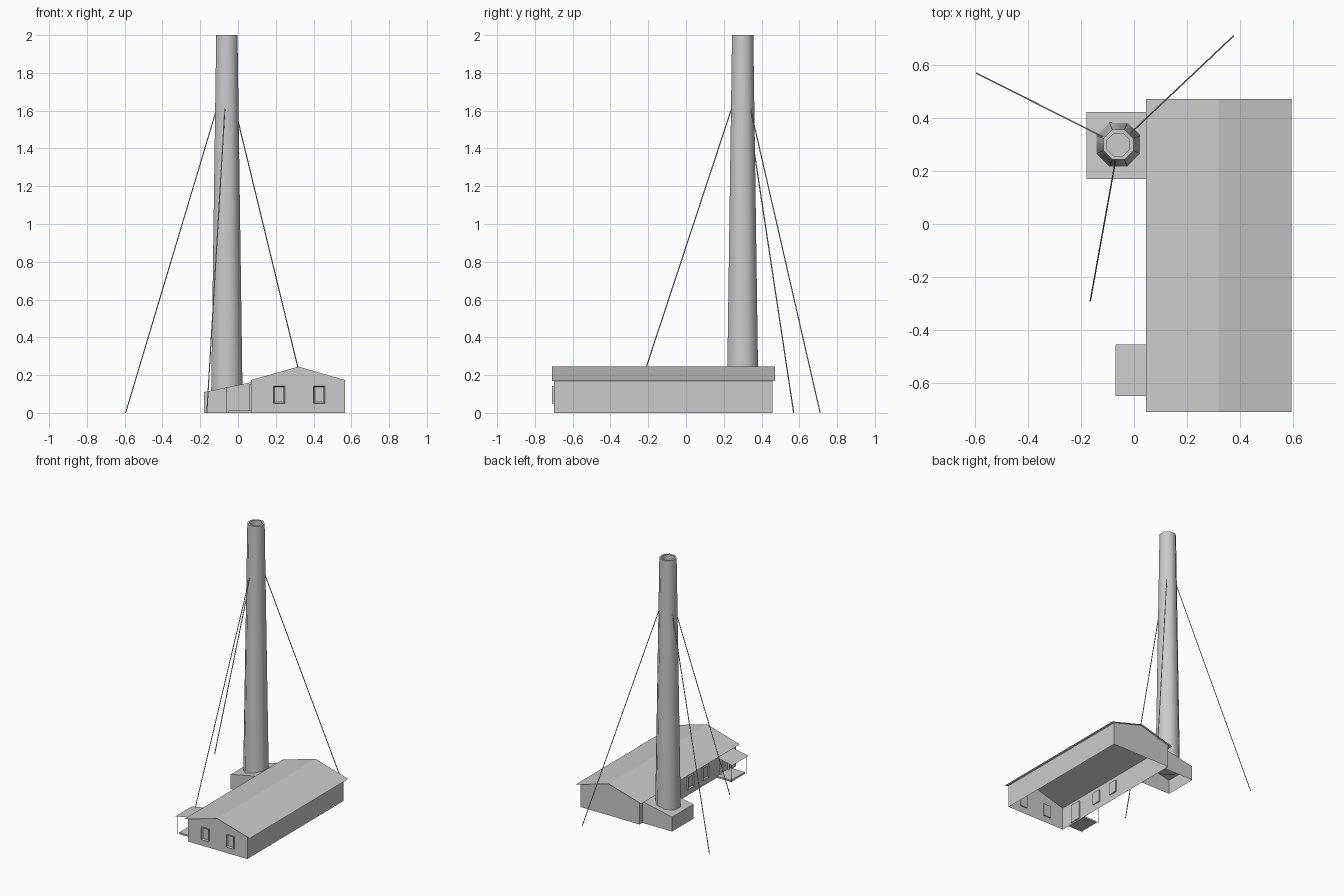
import bpy, bmesh, math
from mathutils import Vector, Matrix

cube = bpy.data.objects.get("Cube")
if cube:
    bpy.data.objects.remove(cube, do_unlink=True)

grey = bpy.data.materials.new("plain_grey")
grey.use_nodes = True
grey.diffuse_color = (0.6, 0.6, 0.6, 1)
bsdf = next(n for n in grey.node_tree.nodes if n.type == "BSDF_PRINCIPLED")
bsdf.inputs["Base Color"].default_value = grey.diffuse_color


def finish(name, bm, smooth=False):
    bmesh.ops.recalc_face_normals(bm, faces=bm.faces)
    mesh = bpy.data.meshes.new(name)
    for f in bm.faces:
        f.smooth = smooth
    bm.to_mesh(mesh)
    bm.free()
    mesh.materials.append(grey)
    obj = bpy.data.objects.new(name, mesh)
    bpy.context.collection.objects.link(obj)
    return obj


def box_bm(lo, hi):
    bm = bmesh.new()
    lo, hi = Vector(lo), Vector(hi)
    size = hi - lo
    bmesh.ops.create_cube(bm, size=1, matrix=Matrix.Translation((lo + hi) / 2) @ Matrix.Diagonal((*size, 1)))
    return bm


def sheet(name, profile, y0, y1):
    """Extrude an open x-z line along y."""
    bm = bmesh.new()
    a = [bm.verts.new((x, y0, z)) for x, z in profile]
    b = [bm.verts.new((x, y1, z)) for x, z in profile]
    for i in range(len(profile) - 1):
        bm.faces.new((a[i], a[i + 1], b[i + 1], b[i]))
    obj = finish(name, bm)
    # open sheets face upward
    if obj.data.polygons[0].normal.z < 0:
        obj.data.flip_normals()
    return obj


def shell(name, outline, y0, y1, skip):
    """Extrude an x-z outline along y, leaving out the sides listed in skip."""
    bm = bmesh.new()
    a = [bm.verts.new((x, y0, z)) for x, z in outline]
    b = [bm.verts.new((x, y1, z)) for x, z in outline]
    n = len(outline)
    bm.faces.new(a)
    bm.faces.new(b[::-1])
    sides = [bm.faces.new((a[(i + 1) % n], a[i], b[i], b[(i + 1) % n])) for i in range(n)]
    bmesh.ops.recalc_face_normals(bm, faces=bm.faces)
    bmesh.ops.delete(bm, geom=[sides[i] for i in skip], context="FACES_ONLY")
    mesh_obj = finish(name, bm)
    return mesh_obj


def framed_opening(name, lo, hi, out):
    """A frame with a recessed pane on the side facing out."""
    bm = box_bm(lo, hi)
    out = Vector(out)
    bm.normal_update()
    face = max(bm.faces, key=lambda f: f.normal.dot(out))
    bmesh.ops.inset_region(bm, faces=[face], thickness=0.009)
    for v in face.verts:
        v.co -= out * 0.012
    return finish(name, bm)


def rod(name, start, end, radius, sides=6):
    start, end = Vector(start), Vector(end)
    d = end - start
    bm = bmesh.new()
    m = Matrix.Translation((start + end) / 2) @ d.to_track_quat("Z", "Y").to_matrix().to_4x4()
    bmesh.ops.create_cone(bm, cap_ends=True, segments=sides, radius1=radius, radius2=radius,
                          depth=d.length, matrix=m)
    return finish(name, bm)


# Main hall: walls open at the bottom, and a thin gable roof
ridge, ridge_z = 0.32, 0.245
shell("hall_walls", [(0.07, 0), (0.07, 0.174), (ridge, ridge_z), (0.567, 0.174), (0.567, 0)],
      -0.698, 0.457, skip=(1, 2, 4))
sheet("hall_roof", [(0.045, 0.168), (ridge, ridge_z + 0.001), (0.595, 0.168)], -0.71, 0.472)

# Windows
for i, x in enumerate((0.218, 0.43)):
    framed_opening(f"front_window_{i + 1}", (x - 0.03, -0.71, 0.05), (x + 0.03, -0.69, 0.143), (0, -1, 0))
for i, y in enumerate((-0.145, -0.325)):
    framed_opening(f"side_window_{i + 1}", (0.057, y - 0.035, 0.05), (0.078, y + 0.035, 0.143), (-1, 0, 0))

# Porch with door, step, posts and lean-to roof
framed_opening("door", (0.057, -0.6, 0.01), (0.078, -0.51, 0.15), (-1, 0, 0))
finish("porch_step", box_bm((-0.05, -0.635, 0), (0.07, -0.47, 0.012)))
sheet("porch_roof", [(-0.07, 0.135), (0.07, 0.162)], -0.65, -0.455)
for name, y in (("front", -0.64), ("back", -0.465)):
    rod(f"porch_post_{name}", (-0.06, y, 0), (-0.06, y, 0.136), 0.002, 4)

# Boiler annex under the chimney
shell("annex", [(-0.18, 0), (-0.18, 0.11), (0.07, 0.162), (0.07, 0)], 0.17, 0.424, skip=(3,))

# Chimney: tapered eight-sided stack with a hollow top
cx, cy = -0.059, 0.3
bm = bmesh.new()
rings = []
for r, z in ((0.09, 0.1), (0.061, 2.0), (0.046, 2.0), (0.046, 1.85)):
    rings.append([bm.verts.new((cx + r * math.cos(a), cy + r * math.sin(a), z))
                  for a in (math.pi / 8 + k * math.pi / 4 for k in range(8))])
for lower, upper in zip(rings, rings[1:]):
    for k in range(8):
        j = (k + 1) % 8
        bm.faces.new((lower[k], lower[j], upper[j], upper[k]))
bm.faces.new(rings[0][::-1])
bm.faces.new(rings[-1])
chimney = finish("chimney", bm)
bpy.ops.object.select_all(action="DESELECT")
chimney.select_set(True)
bpy.context.view_layer.objects.active = chimney
bpy.ops.object.shade_smooth_by_angle(angle=math.radians(50))

# Guy wires
for i, (x, y) in enumerate(((0.375, 0.71), (-0.595, 0.57), (-0.165, -0.29))):
    away = Vector((x - cx, y - cy, 0)).normalized() * 0.06
    rod(f"guy_wire_{i + 1}", (cx + away.x, cy + away.y, 1.61), (x, y, 0.001), 0.003)
